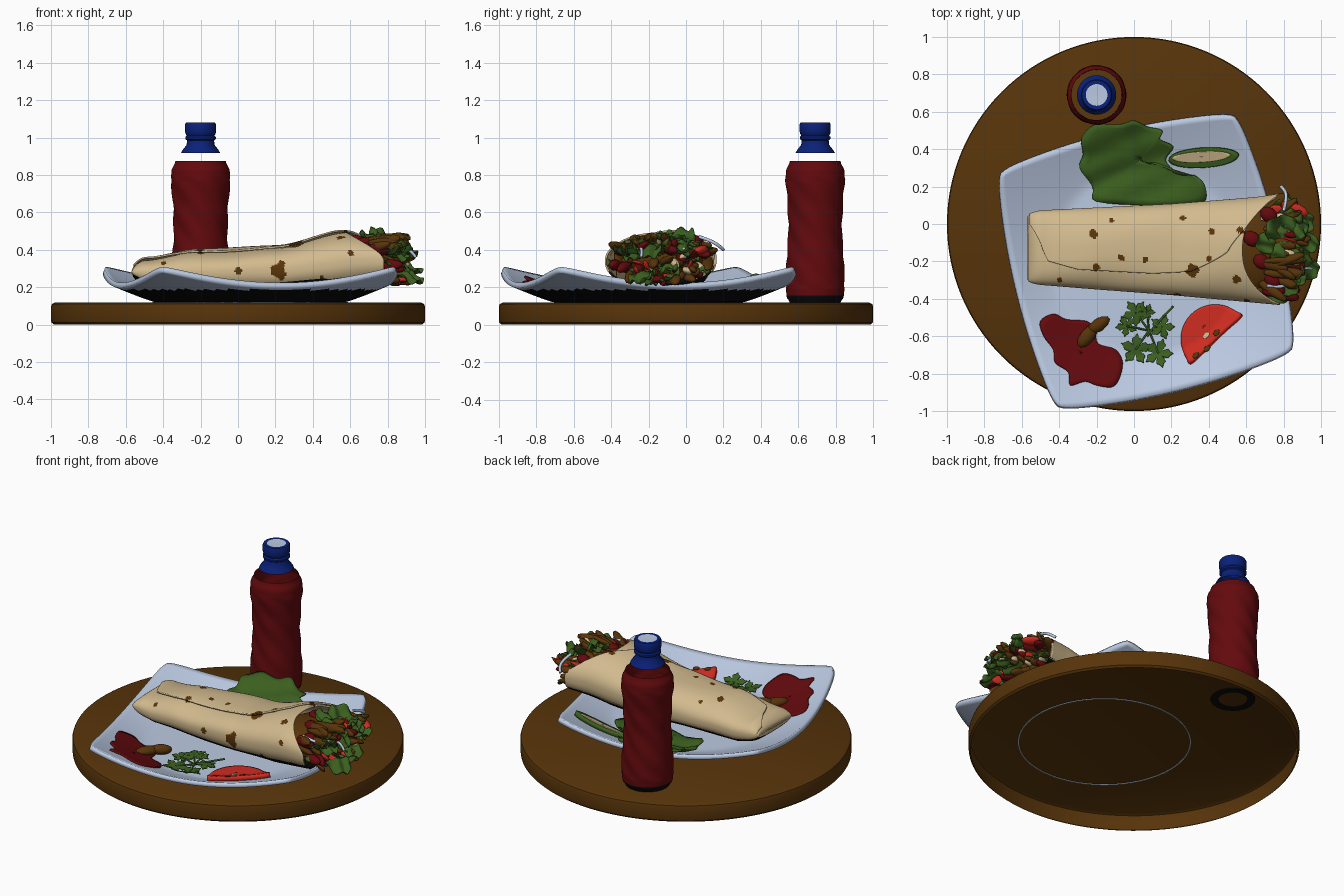
import bpy, bmesh, math, random
from mathutils import Vector, Matrix, Euler

if "Cube" in bpy.data.objects:
    bpy.data.objects.remove(bpy.data.objects["Cube"])
random.seed(4)
sin, cos, pi = math.sin, math.cos, math.pi

def mat(name, *c):
    m = bpy.data.materials.new(name)
    m.diffuse_color = (*c, 1)
    m.use_nodes = True
    m.node_tree.nodes["Principled BSDF"].inputs["Base Color"].default_value = m.diffuse_color
    return m
BROWN = mat("brown", .095, .034, .003)
PALE = mat("pale_blue_grey", .5, .59, .76)
DRED = mat("dark_red", .125, .003, .004)
BLUE = mat("blue", .003, .015, .19)
TAN = mat("tan", .64, .49, .27)
GREEN = mat("green", .045, .115, .014)
RED = mat("tomato_red", .63, .025, .015)
BLACK = mat("black", .003, .003, .004)

def finish(name, bm, mats, thick=0, angle=40, rule=None, **solid):
    """Turn a bmesh into a smooth shaded object, coloured by a face rule."""
    me = bpy.data.meshes.new(name)
    bm.normal_update()
    if rule:
        for f in bm.faces:
            f.material_index = rule(f)
    bm.to_mesh(me)
    bm.free()
    ob = bpy.data.objects.new(name, me)
    bpy.context.collection.objects.link(ob)
    for m in mats:
        me.materials.append(m)
    bpy.ops.object.select_all(action='DESELECT')
    ob.select_set(True)
    bpy.context.view_layer.objects.active = ob
    bpy.ops.object.shade_smooth_by_angle(angle=math.radians(angle))
    if thick:
        s = ob.modifiers.new("thickness", 'SOLIDIFY')
        s.thickness, s.offset = thick, -1
        for k, v in solid.items():
            setattr(s, k, v)
    return ob

def grid(nu, nv, fn, wrap=False):
    """Quad surface from fn(u, v), both 0..1; wrap closes it in v."""
    bm = bmesh.new()
    rows = [[bm.verts.new(fn(i / nu, j / nv)) for j in range(nv if wrap else nv + 1)]
            for i in range(nu + 1)]
    for i in range(nu):
        for j in range(nv):
            k = (j + 1) % len(rows[0])
            bm.faces.new((rows[i][j], rows[i + 1][j], rows[i + 1][k], rows[i][k]))
    return bm

def interp(keys, x, smooth=False):
    for (a, p), (b, q) in zip(keys, keys[1:]):
        if x <= b:
            t = max(0, (x - a) / (b - a))
            return p + (q - p) * (t * t * (3 - 2 * t) if smooth else t)
    return keys[-1][1]

def lathe(name, prof, mats, at=(0, 0), seg=64, rule=None, wobble=None, thick=0):
    def fn(u, v):
        r, z = prof[round(u * (len(prof) - 1))]
        a = -v * 2 * pi
        r += wobble(a, z) if wobble else 0
        return (at[0] + r * cos(a), at[1] + r * sin(a), z)
    return finish(name, grid(len(prof) - 1, seg, fn, True), mats, thick, 35, rule)

# round wooden board, a shell open underneath
lathe("board", [(.985, 0), (.998, .012), (1, .03), (1, .095), (.995, .11), (.98, .118), (.001, .118)],
      [BROWN], seg=128)

# square plate with lifted corners
PX, PY = .065, -.2
def plate_z(x, y):
    return .148 + .45 * max(0, math.hypot(x - PX, y - PY) - .5) ** 1.12
def plate(u, v):
    s, t = 2 * u - 1, 2 * v - 1
    k = .65 * (1 - .022 * (abs(s * t)) ** 14)
    x, y = k * s * (1 + .085 * (1 - t * t)), k * t * (1 + .085 * (1 - s * s))
    a = math.radians(13.8)
    x, y = PX + x * cos(a) - y * sin(a), PY + x * sin(a) + y * cos(a)
    return (x, y, plate_z(x, y))
far = lambda f: 2 if math.hypot(f.calc_center_median().x - PX, f.calc_center_median().y - PY) > .68 else 0
finish("plate", grid(48, 48, plate), [PALE, BLACK, PALE, PALE], .029, rule=far, material_offset=1)
# foot rings showing through the underside of the board
lathe("plate_foot", [(.522, .12), (.522, .114), (.516, .114), (.516, .12)], [PALE], (PX, PY), 96)
lathe("bottle_foot", [(.135, .12), (.133, .113), (.09, .113), (.088, .12)], [BLACK], (-.2, .69), 48)

# drink bottle: open red body, dark foot, separate blue neck and cap
keys = [(.118, .135), (.15, .153), (.2, .157), (.28, .155), (.5, .143), (.62, .146), (.78, .158), (.82, .156), (.875, .135)]
zs = [.118 + i * .757 / 60 for i in range(61)]
lathe("bottle_body", [(interp(keys, z, True), z) for z in zs], [DRED, BLACK], (-.2, .69), 72,
      lambda f: int(f.calc_center_median().z < .15),
      lambda a, z: .003 * sin(6 * a + 38 * z) if .2 < z < .78 else 0)
lathe("bottle_cap", [(.105, .918), (.095, .935), (.075, .96), (.072, .985), (.082, .992), (.082, 1.003),
                     (.074, 1.01), (.08, 1.02), (.083, 1.03), (.083, 1.07), (.078, 1.08), (.058, 1.08), (.001, 1.078)],
      [BLUE, PALE], (-.2, .69), 48,
      lambda f: int(f.calc_center_median().z > 1.075 and f.normal.z > .9 and
                    math.hypot(f.calc_center_median().x + .2, f.calc_center_median().y - .69) < .058))

# flatbread wrap: lofted body and an overlapping flap
YHI = [(-.57, .06), (-.5, .07), (.2, .105), (.65, .14), (.8, .16)]
YLO = [(-.57, -.32), (-.2, -.35), (.2, -.38), (.8, -.435)]
ZHI = [(-.57, .345), (-.5, .35), (-.2, .385), (.2, .415), (.62, .49), (.8, .475)]
ZLO = [(-.57, .22), (-.4, .175), (.2, .158), (.5, .165), (.8, .21)]
def wrap_pt(x, th, off=0):
    hi, lo, top, bot = (interp(k, x, k is ZHI) for k in (YHI, YLO, ZHI, ZLO))
    e = math.sqrt(max(0, 1 - (max(0, -.49 - x) / .08) ** 2))
    c, s = cos(th), sin(th)
    p = lambda w: math.copysign(abs(w) ** .85, w)
    y = (hi + lo) / 2 + ((hi - lo) / 2 * (.88 + .12 * e) + off * .5) * p(c)
    z = (top + bot) / 2 + ((top - bot) / 2 * e + off) * p(s)
    return (x, y, z + .006 * sin(9 * x + 2 * th) * s)
def body(u, v):
    th = v * 2 * pi
    end = .78 - .2 * max(0, sin(th)) ** 1.5
    return wrap_pt(-.57 + u * (end + .57), th)
SEAM = [(-.57, 45), (-.52, 75), (-.46, 106), (-.3, 117), (.1, 118), (.3, 113), (.5, 91), (.6, 68), (.78, 15)]
def flap(u, v):
    x = -.56 + 1.34 * u
    th = math.radians(-20 + v * (interp(SEAM, x) + 20))
    return wrap_pt(x, th, .004 + .014 * v)
TOP = [(-.22, -.05, .022), (-.2, -.235, .02), (.31, -.245, .034), (.42, -.04, .018), (.57, -.03, .02), (.4, -.19, .016),
       (.06, -.19, .014), (-.07, -.18, .018), (.26, .03, .014), (-.4, -.3, .012), (.55, -.3, .02), (-.12, .02, .01)]
SIDE = [(.22, .29, .042), (0, .29, .018), (.6, .385, .016), (.45, .25, .012)]
def spots(f):
    c = f.calc_center_median()
    if f.normal.z < -.6:
        return 2
    w = 1 + .35 * sin(70 * c.x + 40 * c.y) * sin(60 * c.z + 50 * c.y)
    if any(math.hypot(c.x - x, c.y - y) < r * w for x, y, r in TOP) and c.z > .32:
        return 1
    return int(c.y < -.25 and c.z < .4 and any(math.hypot(c.x - x, c.z - z) < r * w for x, z, r in SIDE))
def outward(bm):
    bm.normal_update()
    if sum(f.normal.z for f in bm.faces if f.calc_center_median().z > .33) < 0:
        bmesh.ops.reverse_faces(bm, faces=bm.faces)
    return bm
for name, fn, n, closed in (("wrap_body", body, 150, True), ("wrap_flap", flap, 80, False)):
    finish(name, outward(grid(150, n, fn, closed)), [TAN, BROWN, BLACK], .01, 60, spots)

# flat food lying on the plate, made from a smoothed outline
def patch(name, pts, lift, thick, m, ripple=0, sub=4):
    n = len(pts)
    if sum(pts[i - 1][0] * pts[i][1] - pts[i][0] * pts[i - 1][1] for i in range(n)) < 0:
        pts = pts[::-1]
    P = [Vector(p) for p in pts]
    out = []
    for i in range(n):
        a, b, c, d = P[i - 1], P[i], P[(i + 1) % n], P[(i + 2) % n]
        for t in (k / sub for k in range(sub)):
            out.append(.5 * (2 * b + (c - a) * t + (2 * a - 5 * b + 4 * c - d) * t * t + (3 * b - a - 3 * c + d) * t ** 3))
    mid = sum(out, Vector((0, 0))) / len(out)
    def fn(u, v):
        p = mid.lerp(out[round(v * len(out)) % len(out)], .01 + .99 * u)
        wave = ripple * (sin(31 * p.x + 14 * p.y) + sin(37 * p.y - 17 * p.x)) * (.4 + .6 * u)
        return (p.x, p.y, plate_z(p.x, p.y) + lift + wave)
    return finish(name, grid(8, len(out), fn, True), [m], thick)
def ellipse(x, y, a, b, rot=0, n=14):
    return [(x + a * cos(t) * cos(rot) - b * sin(t) * sin(rot), y + a * cos(t) * sin(rot) + b * sin(t) * cos(rot))
            for t in (2 * pi * i / n for i in range(n))]
patch("lettuce_leaf", [(-.2, .12), (-.22, .2), (-.29, .3), (-.27, .37), (-.28, .46), (-.21, .53), (-.08, .53), (0, .55),
      (.07, .52), (.15, .5), (.14, .45), (.21, .41), (.17, .34), (.24, .27), (.32, .26), (.38, .2), (.36, .11), (.1, .1)],
      .032, .008, GREEN, .009)
patch("sauce", [(-.5, -.52), (-.43, -.48), (-.36, -.51), (-.25, -.52), (-.21, -.57), (-.19, -.64), (-.1, -.67), (-.06, -.74),
      (-.08, -.83), (-.12, -.87), (-.2, -.86), (-.26, -.84), (-.34, -.86), (-.35, -.79), (-.42, -.74), (-.43, -.67), (-.48, -.6)],
      .009, .009, DRED)
patch("cucumber_slice", ellipse(.37, .35, .185, .05, .06), .03, .028, GREEN)
patch("cucumber_flesh", ellipse(.36, .358, .155, .028, .06), .034, .008, TAN)
patch("tomato_slice", [(.435 + .185 * cos(.75 + pi * i / 14), -.615 + .185 * sin(.75 + pi * i / 14)) for i in range(15)]
      + [(.37, -.68), (.435, -.615), (.5, -.555)], .032, .03, RED)
for i, (x, y, m) in enumerate([(.385, -.595, TAN), (.39, -.665, BROWN), (.44, -.58, BROWN), (.33, -.7, BROWN)]):
    patch(f"tomato_seed_{i}", ellipse(x, y, .02, .013, .8, 8), .036, .006, m)

# herb sprig: lobed leaves and stems
def tube(name, pts, r, m):
    cu = bpy.data.curves.new(name, 'CURVE')
    cu.dimensions, cu.bevel_depth, cu.bevel_resolution, cu.use_fill_caps = '3D', r, 3, True
    sp = cu.splines.new('NURBS')
    sp.points.add(len(pts) - 1)
    for q, p in zip(sp.points, pts):
        q.co = (*p, 1)
    sp.use_endpoint_u, sp.order_u = True, 3
    cu.materials.append(m)
    ob = bpy.data.objects.new(name, cu)
    bpy.context.collection.objects.link(ob)
on = lambda x, y, h: (x, y, plate_z(x, y) + h)
for i, (x, y, r, d) in enumerate([(.01, -.475, .075, 2.2), (-.04, -.545, .06, 3.3), (.01, -.67, .085, 4),
                                  (.15, -.55, .07, 0), (.13, -.69, .08, 5), (.07, -.47, .045, 1.2)]):
    lobes = []
    for k in range(40):
        t = 2 * pi * k / 40
        q = r * (.4 + .5 * abs(cos(2.5 * t)) + .1 * cos(15 * t))
        lobes.append((x + q * cos(t + d), y + q * sin(t + d)))
    patch(f"herb_leaf_{i}", lobes, .026, .005, GREEN, .004, 2)
    tube(f"herb_stem_{i}", [on(.08, -.57, .016), on((x + .08) / 2, (y - .57) / 2, .02), on(x, y, .024)], .005, GREEN)
tube("herb_stalk", [on(.21, -.44, .035), on(.13, -.52, .025), on(.07, -.6, .016)], .006, GREEN)

def lumps(bm, pos, size, rot):
    M = Matrix.LocRotScale(Vector(pos), rot, Vector(size))
    bmesh.ops.create_uvsphere(bm, u_segments=10, v_segments=8, radius=1, matrix=M)

# meat piece in the sauce
bm = bmesh.new()
lumps(bm, on(-.25, -.6, .025), (.075, .038, .03), Euler((0, 0, .9)))
lumps(bm, on(-.19, -.54, .03), (.07, .035, .032), Euler((0, 0, .6)))
finish("sauce_meat", bm, [BROWN], angle=60)

# filling spilling from the open end, one mesh per ingredient
kinds = {"meat_strips": (BROWN, 52, (.11, .032, .024)), "pepper_pieces": (DRED, 22, (.075, .034, .025)),
         "tomato_pieces": (RED, 12, (.065, .034, .012)), "pale_pieces": (TAN, 11, (.065, .026, .02))}
def spot_in_end(rmax=1.0):
    a, r = random.uniform(0, 2 * pi), rmax * math.sqrt(random.random())
    c, s = r * cos(a), r * sin(a)
    return c, s, -.135 + .26 * c, .35 + .115 * s
for name, (m, n, size) in kinds.items():
    bm = bmesh.new()
    for _ in range(n):
        c, s, y, z = spot_in_end()
        x = .91 - size[0] - .07 * abs(c) + random.uniform(-.06, .05)
        rot = Euler((random.uniform(0, 3), -.3 * s + random.uniform(-.3, .3), .3 * c + random.uniform(-.4, .4)))
        lumps(bm, (x, y, z), [k * random.uniform(.8, 1.15) for k in size], rot)
    if m is BROWN:
        lumps(bm, (.64, -.135, .345), (.2, .25, .11), Euler((0, 0, 0)))
    if m is DRED:  # peppers tucked under the edge of the flap
        for p in ((.68, -.2, .44), (.72, .05, .45), (.74, -.3, .41), (.63, -.08, .45)):
            lumps(bm, p, (.05, .04, .028), Euler((0, 0, -.6)))
    finish(name, bm, [m], angle=60)
bm = bmesh.new()
def shred(x, y, z, size, rot):
    M = Matrix.LocRotScale(Vector((x, y, z)), rot, Vector((size, size * .8, size)))
    ph = random.uniform(0, 6)
    for v in bmesh.ops.create_grid(bm, x_segments=10, y_segments=10, size=1)["verts"]:
        p, q = v.co.x, v.co.y
        v.co = M @ Vector((p * math.sqrt(1 - q * q / 2), q * math.sqrt(1 - p * p / 2),
                           .14 * sin(4 * p + ph) + .16 * sin(5 * q + 3 * p + ph)))
for _ in range(26):
    c, s, y, z = spot_in_end()
    shred(.85 - .06 * abs(c) + random.uniform(-.06, .04), y, z, random.uniform(.05, .08),
          Euler((random.uniform(-.5, .5), -.4 * s + random.uniform(-.3, .3), random.uniform(-.6, .6))))
for x, y, z, s in ((.72, -.1, .465, .075), (.79, -.03, .46, .1), (.82, -.16, .45, .09), (.88, -.2, .41, .085),
                   (.88, 0, .41, .09), (.91, -.24, .26, .085), (.92, -.1, .3, .07)):
    shred(x, y, z, s, Euler((.2, .45 if z > .35 else .3, random.uniform(-.4, .4))))
finish("lettuce_shreds", bm, [GREEN], .004, 60)

# tomato wedge and onion strips on top of the filling
bm = bmesh.new()
lumps(bm, (.86, .08, .4), (.08, .035, .022), Euler((.3, .1, -.4)))
finish("tomato_wedge", bm, [RED], angle=60)
tube("onion_strip_back", [(.785, .2, .4), (.81, .18, .42), (.815, .13, .45), (.8, .07, .47)], .009, PALE)
tube("onion_strip_front", [(.71, -.33, .43), (.77, -.34, .42), (.83, -.32, .41), (.86, -.27, .41)], .009, PALE)
tube("onion_strip_side", [(.86, -.25, .42), (.92, -.23, .41), (.95, -.24, .36)], .008, PALE)
